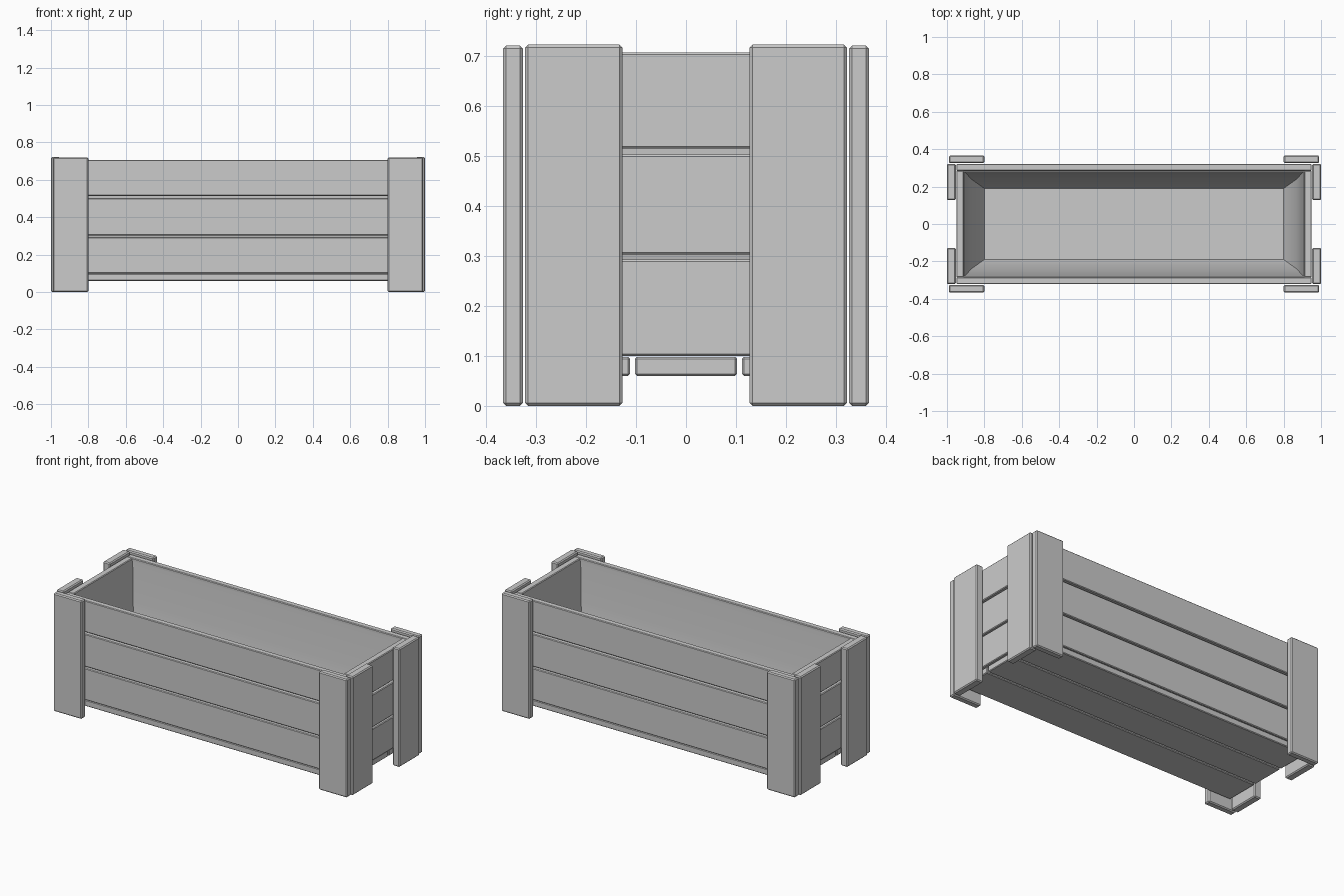
import bpy, bmesh

if "Cube" in bpy.data.objects:
    bpy.data.objects.remove(bpy.data.objects["Cube"])


def board(name, x0, x1, y0, y1, z0, z1, bevel=0.004):
    """Axis-aligned wooden board between two corners with softened edges."""
    bm = bmesh.new()
    bmesh.ops.create_cube(bm, size=1)
    for v in bm.verts:
        v.co = ((x0 + x1) / 2 + v.co.x * (x1 - x0),
                (y0 + y1) / 2 + v.co.y * (y1 - y0),
                (z0 + z1) / 2 + v.co.z * (z1 - z0))
    if bevel:
        bmesh.ops.bevel(bm, geom=bm.edges[:], offset=bevel, segments=1, affect='EDGES')
    me = bpy.data.meshes.new(name)
    bm.to_mesh(me)
    bm.free()
    ob = bpy.data.objects.new(name, me)
    bpy.context.collection.objects.link(ob)
    return ob


def span(sign, a, b):
    return sorted((sign * a, sign * b))


# Wall planks: three rows on the long sides and on the ends
rows = [(0.10, 0.293), (0.303, 0.502), (0.514, 0.706)]
for i, (z0, z1) in enumerate(rows):
    for s, side in ((-1, "front"), (1, "back")):
        board(f"{side}_plank_{i}", -0.95, 0.95, *span(s, 0.284, 0.321), z0, z1)
    for s, side in ((-1, "left"), (1, "right")):
        board(f"{side}_plank_{i}", *span(s, 0.91, 0.95), -0.284, 0.284, z0, z1)

# Floor slats
for i, y in enumerate((-0.214, 0, 0.214)):
    board(f"floor_slat_{i}", -0.94, 0.94, y - 0.102, y + 0.102, 0.06, 0.098)

# Corner posts: two boards meeting at each corner
for sx in (-1, 1):
    for sy in (-1, 1):
        tag = ("left" if sx < 0 else "right") + ("_front" if sy < 0 else "_back")
        board(tag + "_post_face", *span(sx, 0.80, 0.99), *span(sy, 0.326, 0.366), 0.0, 0.72, 0.006)
        board(tag + "_post_end", *span(sx, 0.953, 1.0), *span(sy, 0.127, 0.322), 0.0, 0.722, 0.006)

# Inner liner: sagging fabric, tapering to a rounded bottom
rings = [(0.908, 0.282, 0.69), (0.895, 0.268, 0.45), (0.87, 0.24, 0.22), (0.80, 0.19, 0.112)]
bm = bmesh.new()
loops = [[bm.verts.new((a * hx, b * hy, z)) for a, b in ((-1, -1), (1, -1), (1, 1), (-1, 1))]
         for hx, hy, z in rings]
for up, lo in zip(loops, loops[1:]):
    for k in range(4):
        n = (k + 1) % 4
        bm.faces.new((up[n], up[k], lo[k], lo[n]))
bm.faces.new(loops[-1])
bmesh.ops.recalc_face_normals(bm, faces=bm.faces[:])
bm.normal_update()
if max(bm.faces, key=lambda f: abs(f.normal.z)).normal.z < 0:
    bmesh.ops.reverse_faces(bm, faces=bm.faces[:])
me = bpy.data.meshes.new("liner")
bm.to_mesh(me)
bm.free()
liner = bpy.data.objects.new("liner", me)
bpy.context.collection.objects.link(liner)
bpy.context.view_layer.objects.active = liner
liner.select_set(True)
bpy.ops.object.shade_smooth_by_angle()
